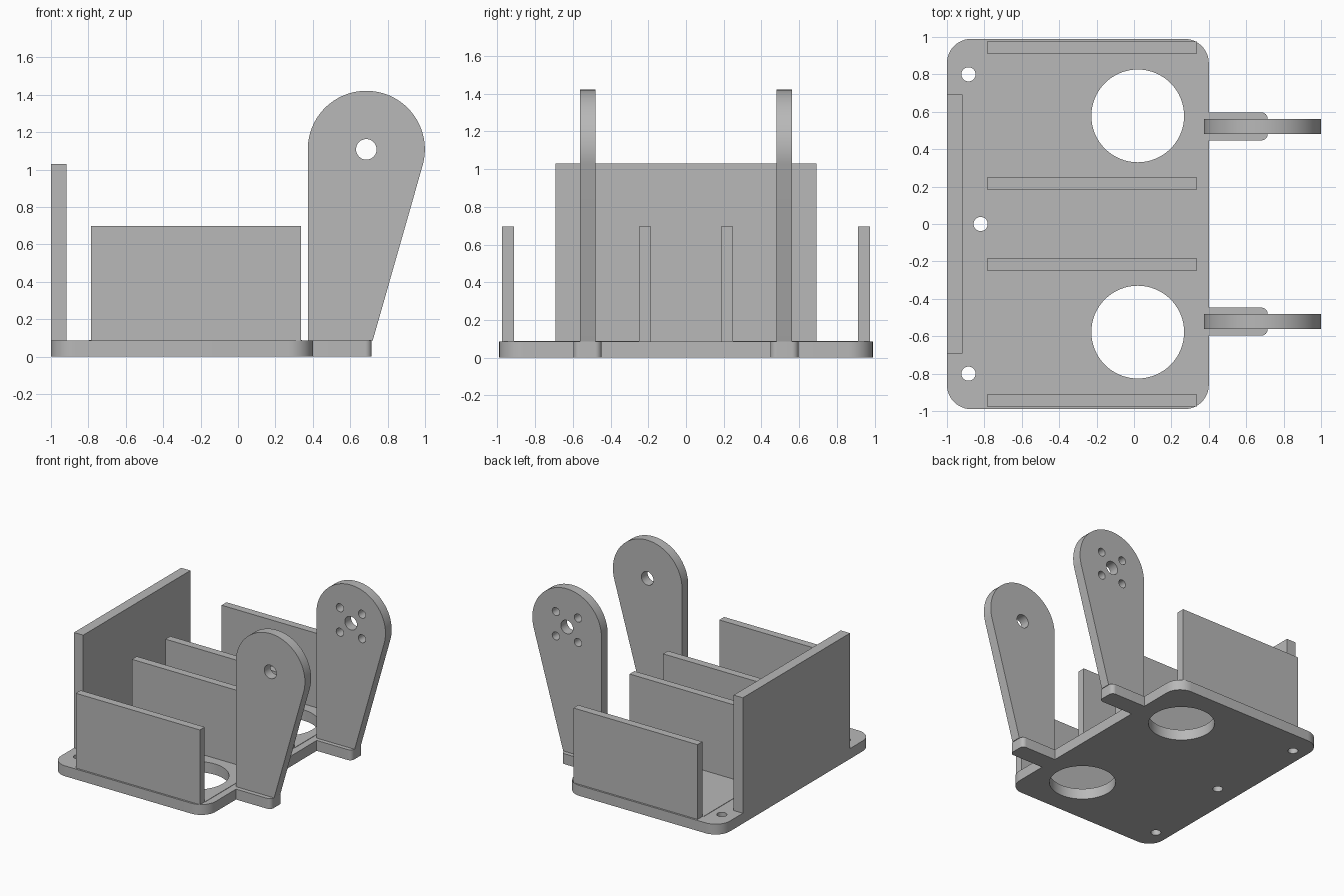
import bpy, bmesh, math
from mathutils import Matrix, Vector

cube = bpy.data.objects.get("Cube")
if cube:
    bpy.data.objects.remove(cube, do_unlink=True)

grey = bpy.data.materials.new("plain grey")
grey.use_nodes = True
grey.diffuse_color = (0.48, 0.48, 0.48, 1)
grey.node_tree.nodes["Principled BSDF"].inputs["Base Color"].default_value = grey.diffuse_color

BASE = 0.085          # base plate thickness
UPRIGHT = Matrix.Rotation(math.pi / 2, 4, "X")


def arc(cx, cy, r, start=0, end=360, steps=64):
    """Points along an arc; a full turn leaves out the repeated end point."""
    count = steps if end - start == 360 else steps + 1
    angles = [math.radians(start + (end - start) * i / steps) for i in range(count)]
    return [(cx + r * math.cos(a), cy + r * math.sin(a)) for a in angles]


def rounded(corners):
    """Round each right-angled corner (x, y, radius) of an outline."""
    points = []
    for i, (x, y, r) in enumerate(corners):
        p = Vector((x, y))
        if r == 0:
            points.append((x, y))
            continue
        a = (Vector(corners[i - 1][:2]) - p).normalized() * r
        b = (Vector(corners[(i + 1) % len(corners)][:2]) - p).normalized() * r
        for k in range(13):
            t = k / 12 * math.pi / 2
            points.append(tuple(p + a * (1 - math.sin(t)) + b * (1 - math.cos(t))))
    return points


def finish(name, bm):
    mesh = bpy.data.meshes.new(name)
    bmesh.ops.recalc_face_normals(bm, faces=bm.faces)
    bm.to_mesh(mesh)
    bm.free()
    mesh.materials.append(grey)
    mesh.shade_smooth()
    mesh.set_sharp_from_angle(angle=math.radians(30))
    obj = bpy.data.objects.new(name, mesh)
    bpy.context.collection.objects.link(obj)
    return obj


def slab(name, loops, thickness, matrix):
    """Extrude an outline with holes, centred on its own plane."""
    curve = bpy.data.curves.new(name, "CURVE")
    curve.dimensions = "2D"
    curve.fill_mode = "BOTH"
    curve.extrude = thickness / 2
    for loop in loops:
        spline = curve.splines.new("POLY")
        spline.points.add(len(loop) - 1)
        for point, (x, y) in zip(spline.points, loop):
            point.co = (x, y, 0, 1)
        spline.use_cyclic_u = True
    helper = bpy.data.objects.new(name + " outline", curve)
    bpy.context.collection.objects.link(helper)
    bpy.context.view_layer.update()
    mesh = helper.evaluated_get(bpy.context.evaluated_depsgraph_get()).to_mesh()
    bm = bmesh.new()
    bm.from_mesh(mesh)
    bpy.data.objects.remove(helper, do_unlink=True)
    bpy.data.curves.remove(curve)
    bmesh.ops.remove_doubles(bm, verts=bm.verts, dist=0.0001)
    bm.transform(matrix)
    return finish(name, bm)


def box(name, low, high):
    bm = bmesh.new()
    bmesh.ops.create_cube(bm, size=1)
    low, high = Vector(low), Vector(high)
    bm.transform(Matrix.Translation((low + high) / 2) @ Matrix.Diagonal((*(high - low), 1)))
    return finish(name, bm)


# Base plate with two front tabs, two large openings and three screw holes
half = [(-1, -0.99, 0.13), (0.4, -0.99, 0.13), (0.4, -0.597, 0), (0.715, -0.597, 0.035),
        (0.715, -0.447, 0.035), (0.4, -0.447, 0)]
outline = rounded(half + [(x, -y, r) for x, y, r in reversed(half)])
openings = [arc(0.02, s * 0.578, 0.248) for s in (-1, 1)]
screws = [arc(x, y, 0.038, steps=32) for x, y in ((-0.885, -0.8), (-0.82, 0), (-0.885, 0.8))]
slab("base_plate", [outline] + openings + screws, BASE, Matrix.Translation((0, 0, BASE / 2)))

# Upright back panel
box("back_panel", (-1, -0.693, BASE), (-0.917, 0.693, 1.03))

# Arms: round head tapering to the tab, one with a ring of four extra holes
hx, hz, hr = 0.686, 1.108, 0.313
head = [(0.373, BASE), (0.72, BASE)] + arc(hx, hz, hr, -15.7, 180)
pivot = arc(hx, hz, 0.055, steps=32)
bolts = [arc(hx + i * 0.1, hz + j * 0.1, 0.033, steps=24) for i in (-1, 1) for j in (-1, 1)]

for side, label, extra in ((-1, "right", []), (1, "left", bolts)):
    slab(label + "_arm", [head, pivot] + extra, 0.08,
         Matrix.Translation((0, side * 0.521, 0)) @ UPRIGHT)

    # Pair of walls forming a bay on each side
    for part, near, far in (("inner", 0.185, 0.248), ("outer", 0.912, 0.975)):
        ys = sorted((side * near, side * far))
        box(f"{label}_{part}_wall", (-0.787, ys[0], BASE), (0.337, ys[1], 0.697))

    # Thin floor panel between the walls, pierced by the opening
    floor = [(-0.797, side * 0.248), (0.342, side * 0.248),
             (0.342, side * 0.912), (-0.797, side * 0.912)]
    slab(label + "_bay_floor", [floor, arc(0.02, side * 0.578, 0.248)], 0.004,
         Matrix.Translation((0, 0, BASE + 0.001)))
